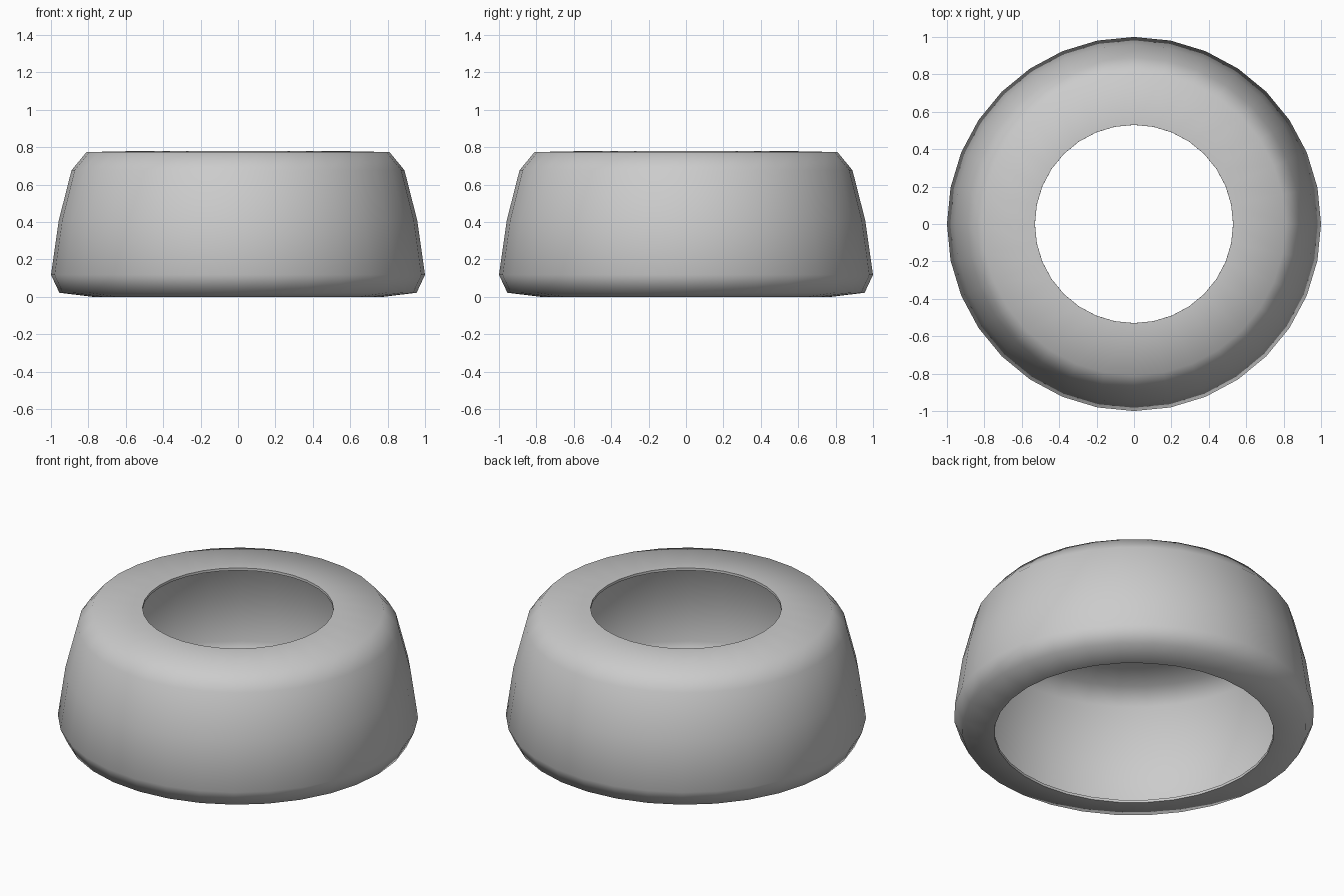
import bpy, bmesh, math
from mathutils import Matrix

if "Cube" in bpy.data.objects:
    bpy.data.objects.remove(bpy.data.objects["Cube"])

SIDES = 32
# Outer profile (radius, height), from bottom opening up to top opening
PROFILE = [(0.776, 0.0), (0.955, 0.022), (1.0, 0.118), (0.958, 0.41),
           (0.89, 0.677), (0.81, 0.774), (0.53, 0.78)]

# Lathe the profile into an open shell
bm = bmesh.new()
rings = []
for i in range(SIDES):
    a = 2 * math.pi * i / SIDES
    rings.append([bm.verts.new((r * math.cos(a), r * math.sin(a), z)) for r, z in PROFILE])
for i in range(SIDES):
    p, q = rings[i], rings[(i + 1) % SIDES]
    for j in range(len(PROFILE) - 1):
        bm.faces.new((p[j], q[j], q[j + 1], p[j + 1]))

mesh = bpy.data.meshes.new("hollow_ring")
bm.to_mesh(mesh)
bm.free()
ring = bpy.data.objects.new("hollow_ring", mesh)
bpy.context.collection.objects.link(ring)

# Thin wall grown inwards, with crisp lips at both openings
bpy.context.view_layer.objects.active = ring
ring.select_set(True)
wall = ring.modifiers.new("wall", 'SOLIDIFY')
wall.thickness = 0.015
wall.offset = -1
bpy.ops.object.modifier_apply(modifier=wall.name)
bpy.ops.object.shade_smooth_by_angle(angle=math.radians(75))
